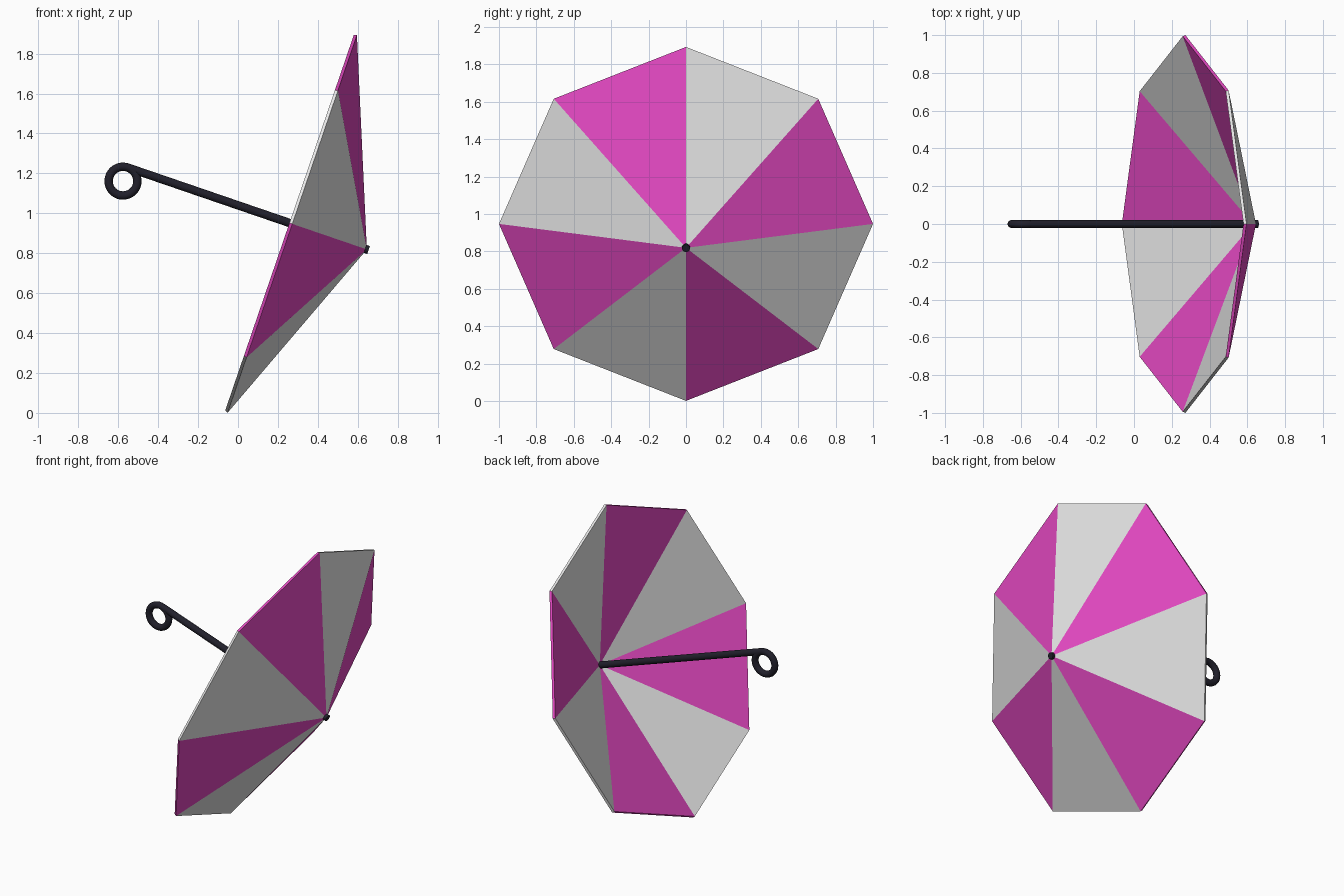
import bpy
import bmesh
from math import cos, sin, pi, radians
from mathutils import Matrix

cube = bpy.data.objects.get("Cube")
if cube:
    bpy.data.objects.remove(cube, do_unlink=True)


def material(name, color):
    mat = bpy.data.materials.new(name)
    mat.use_nodes = True
    mat.diffuse_color = (*color, 1)
    mat.node_tree.nodes["Principled BSDF"].inputs["Base Color"].default_value = (*color, 1)
    return mat


pink = material("pink fabric", (0.82, 0.07, 0.57))
white = material("white fabric", (0.8, 0.8, 0.8))
dark = material("dark metal", (0.015, 0.014, 0.024))

# Tilted frame: local z runs along the shaft to the tip, origin at the rim centre
frame = Matrix.Translation((0.272, 0, 0.947)) @ Matrix.Rotation(radians(108.9), 4, "Y")
PANELS = 8
APEX = 0.395
SHAFT_RADIUS = 0.021
RING_RADIUS = 0.072
SHAFT_END = -0.872


def smooth(obj):
    bpy.ops.object.select_all(action="DESELECT")
    obj.select_set(True)
    bpy.context.view_layer.objects.active = obj
    bpy.ops.object.shade_smooth_by_angle(angle=radians(40))


# Canopy: eight flat panels in alternating colours, given a thin shell
bm = bmesh.new()
apex = bm.verts.new((0, 0, APEX))
rim = [bm.verts.new((cos(2 * pi * i / PANELS), sin(2 * pi * i / PANELS), 0))
       for i in range(PANELS)]
for i in range(PANELS):
    face = bm.faces.new((apex, rim[i], rim[(i + 1) % PANELS]))
    face.material_index = i % 2
mesh = bpy.data.meshes.new("canopy")
bm.to_mesh(mesh)
bm.free()
mesh.materials.append(pink)
mesh.materials.append(white)
canopy = bpy.data.objects.new("canopy", mesh)
bpy.context.collection.objects.link(canopy)
canopy.matrix_world = frame
shell = canopy.modifiers.new("thickness", "SOLIDIFY")
shell.thickness = 0.016
shell.offset = -1
shell.use_even_offset = True

# Shaft: from the handle ring through the canopy to the tip
tip = APEX + 0.009
bpy.ops.mesh.primitive_cylinder_add(vertices=20, radius=SHAFT_RADIUS, depth=tip - SHAFT_END)
shaft = bpy.context.object
shaft.name = "shaft"
shaft.matrix_world = frame @ Matrix.Translation((0, 0, (tip + SHAFT_END) / 2))
shaft.data.materials.append(dark)
smooth(shaft)

# Handle: a ring that meets the shaft at a tangent
bpy.ops.mesh.primitive_torus_add(major_radius=RING_RADIUS, minor_radius=SHAFT_RADIUS,
                                 major_segments=40, minor_segments=16)
ring = bpy.context.object
ring.name = "handle_ring"
ring.matrix_world = (frame @ Matrix.Translation((RING_RADIUS, 0, SHAFT_END))
                     @ Matrix.Rotation(pi / 2, 4, "X"))
ring.data.materials.append(dark)
smooth(ring)
